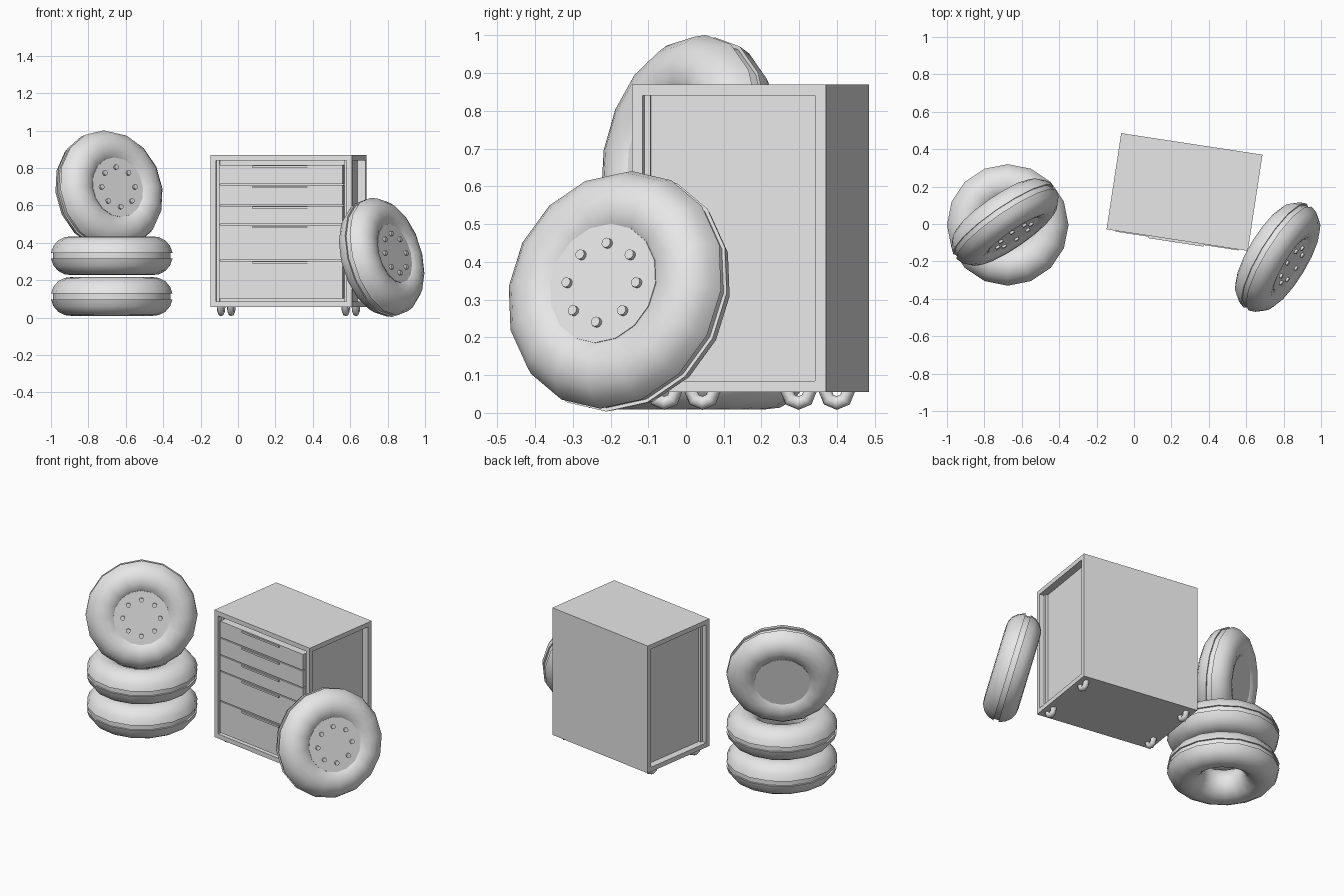
import bpy, bmesh, math
from mathutils import Vector, Matrix

if "Cube" in bpy.data.objects:
    bpy.data.objects.remove(bpy.data.objects["Cube"])

grey = bpy.data.materials.new("plain_grey")
grey.use_nodes = True
grey.diffuse_color = (0.8, 0.8, 0.8, 1)
grey.node_tree.nodes["Principled BSDF"].inputs["Base Color"].default_value = (0.8, 0.8, 0.8, 1)


def finish(bm, name, matrix, smooth=None):
    bmesh.ops.recalc_face_normals(bm, faces=bm.faces)
    mesh = bpy.data.meshes.new(name)
    bm.to_mesh(mesh)
    bm.free()
    mesh.materials.append(grey)
    ob = bpy.data.objects.new(name, mesh)
    bpy.context.collection.objects.link(ob)
    ob.matrix_world = matrix
    if smooth:
        bpy.ops.object.select_all(action='DESELECT')
        ob.select_set(True)
        bpy.context.view_layer.objects.active = ob
        bpy.ops.object.shade_smooth_by_angle(angle=math.radians(smooth))
    return ob


def add_box(bm, lo, hi):
    lo, hi = Vector(lo), Vector(hi)
    m = Matrix.Translation((lo + hi) / 2) @ Matrix.Diagonal((*(hi - lo), 1))
    bmesh.ops.create_cube(bm, size=1, matrix=m)


def add_cylinder(bm, radius, depth, sides, centre):
    bmesh.ops.create_cone(bm, cap_ends=True, segments=sides, radius1=radius, radius2=radius,
                          depth=depth, matrix=Matrix.Translation(centre))


def add_lathe(bm, profile, start, sweep, steps):
    """Sweep a closed (radius, height) profile around local z."""
    full = sweep > 6.28
    rings = []
    for i in range(steps if full else steps + 1):
        a = start + sweep * i / steps
        rings.append([bm.verts.new((r * math.cos(a), r * math.sin(a), z)) for r, z in profile])
    n = len(profile)
    for i in range(steps):
        a, b = rings[i], rings[(i + 1) % len(rings)]
        for j in range(n):
            k = (j + 1) % n
            bm.faces.new((a[j], b[j], b[k], a[k]))
    if not full:
        bm.faces.new(rings[0])
        bm.faces.new(rings[-1])


# ---- Tyres: rounded ring with a shallow groove round the tread
RING, TUBE = 0.222, 0.104


def tyre(name, matrix):
    edge = math.asin(0.015 / TUBE)
    profile = []
    for i in range(17):
        a = edge + (2 * math.pi - 2 * edge) * i / 16
        profile.append((RING + TUBE * math.cos(a), TUBE * math.sin(a)))
    floor = RING + TUBE - 0.011
    profile += [(floor, -0.015), (floor, 0.015)]
    bm = bmesh.new()
    add_lathe(bm, profile, math.pi / 2, 2 * math.pi, 16)
    finish(bm, name, matrix, 40)


def wheel(name, centre, axis):
    """Tyre with a hub disc and eight bolts, facing along the axis."""
    m = Matrix.Translation(centre) @ Vector(axis).to_track_quat('Z', 'Y').to_matrix().to_4x4()
    tyre(name + "_tyre", m)
    bm = bmesh.new()
    add_cylinder(bm, 0.163, 0.172, 16, (0, 0, 0))
    finish(bm, name + "_hub", m, 30)
    bm = bmesh.new()
    for i in range(8):
        a = math.pi / 4 * i
        add_cylinder(bm, 0.0135, 0.02, 10, (0.108 * math.cos(a), 0.108 * math.sin(a), 0.088))
    finish(bm, name + "_bolts", m, 40)


for name, z in (("lower_stacked_tyre", 0.113), ("upper_stacked_tyre", 0.331)):
    tyre(name, Matrix.Translation((-0.675, -0.005, z)))
wheel("top_wheel", (-0.69, 0.01, 0.68), (0.55, -0.8, 0.2))
wheel("leaning_wheel", (0.768, -0.177, 0.322), (0.82, -0.5, 0.25))

# ---- Cabinet body with recessed front and side panels
cabinet = Matrix.Translation((0.27, 0.171, 0)) @ Matrix.Rotation(math.radians(-8.66), 4, 'Z')
W, D, BOTTOM, TOP = 0.382, 0.26, 0.056, 0.87
FRAME, RECESS = 0.041, 0.045

bm = bmesh.new()
add_box(bm, (-W, -D, BOTTOM), (W, D, TOP))
bm.normal_update()
panels = [f for f in bm.faces if abs(f.normal.x) > 0.9 or f.normal.y < -0.9]
for f in panels:
    normal = f.normal.copy()
    bmesh.ops.inset_individual(bm, faces=[f], thickness=FRAME)
    pushed = bmesh.ops.extrude_discrete_faces(bm, faces=[f])["faces"]
    bmesh.ops.translate(bm, vec=-normal * RECESS, verts=pushed[0].verts)
finish(bm, "cabinet_body", cabinet)

# ---- Drawers, getting taller towards the bottom, with lip handles
levels = [0.1, 0.306, 0.498, 0.6, 0.711, 0.819]
half = W - FRAME - 0.008
for i, (lo, hi) in enumerate(zip(levels, levels[1:])):
    bm = bmesh.new()
    add_box(bm, (-half, -D - 0.005, lo + 0.003), (half, -D + RECESS, hi - 0.003))
    finish(bm, f"drawer_{i + 1}", cabinet)
    bm = bmesh.new()
    add_box(bm, (-0.154, -D - 0.013, hi - 0.018), (0.144, -D, hi - 0.007))
    finish(bm, f"drawer_handle_{i + 1}", cabinet)

# ---- Casters: half rings under each corner
for i, (sx, sy) in enumerate(((-1, -1), (1, -1), (-1, 1), (1, 1))):
    ring = [(0.031 + 0.018 * math.cos(math.tau * k / 8), 0.018 * math.sin(math.tau * k / 8))
            for k in range(8)]
    bm = bmesh.new()
    add_lathe(bm, ring, 0, math.pi, 4)
    # local z becomes the axle, and the half ring hangs downwards
    turn = Matrix(((0, 0, 1, 0), (1, 0, 0, 0), (0, -1, 0, 0), (0, 0, 0, 1)))
    m = cabinet @ Matrix.Translation((sx * 0.337, sy * 0.18, BOTTOM + 0.001)) @ turn
    bmesh.ops.transform(bm, matrix=m, verts=bm.verts)
    finish(bm, f"caster_{i + 1}", Matrix.Identity(4), 50)
